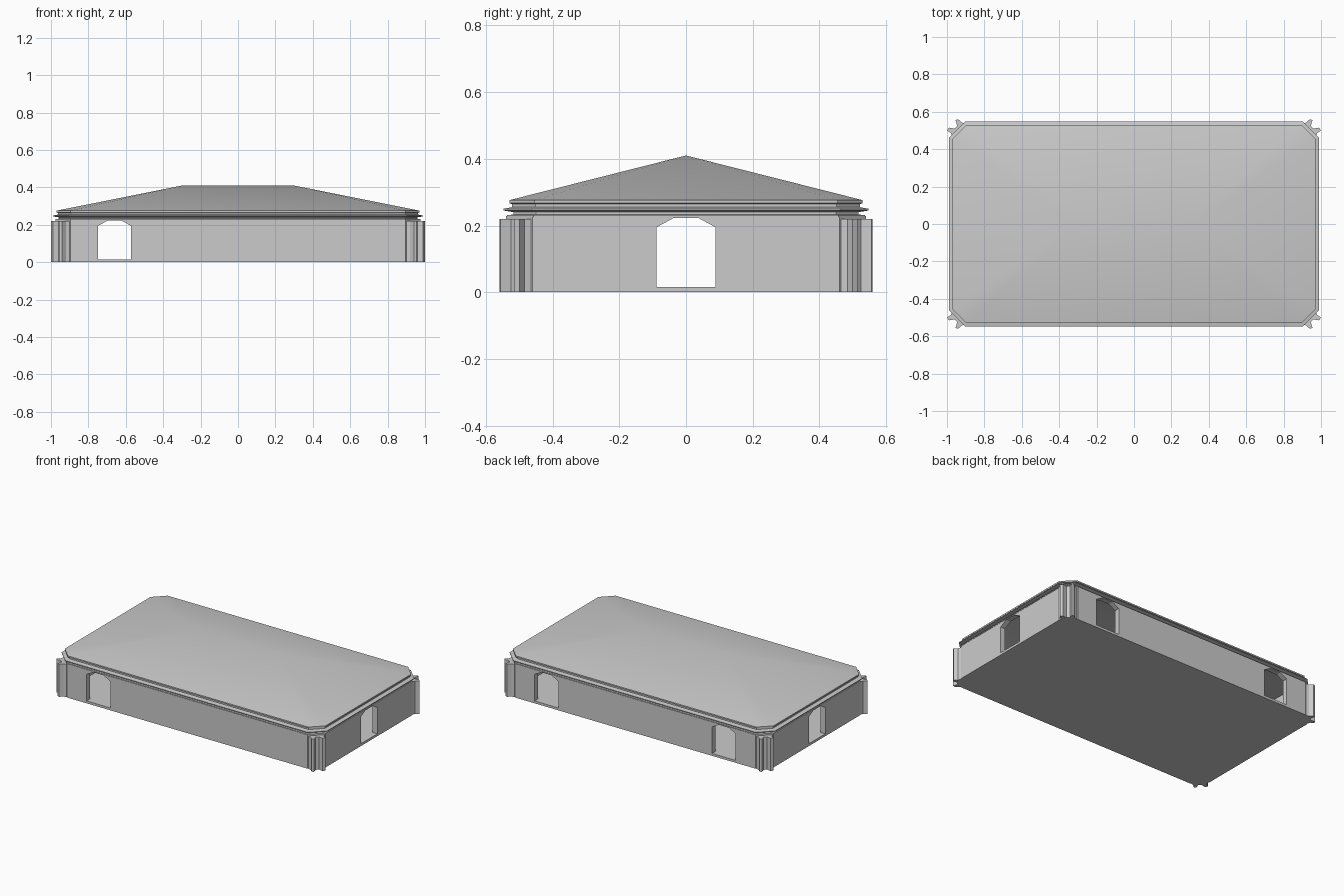
import bpy, bmesh

if "Cube" in bpy.data.objects:
    bpy.data.objects.remove(bpy.data.objects["Cube"])


def octagon(hx, hy, c):
    """Rectangle with chamfered corners, counter-clockwise."""
    return [(hx, -hy + c), (hx, hy - c), (hx - c, hy), (-hx + c, hy),
            (-hx, hy - c), (-hx, -hy + c), (-hx + c, -hy), (hx - c, -hy)]


def make(name, verts, faces):
    bm = bmesh.new()
    vs = [bm.verts.new(v) for v in verts]
    for f in faces:
        bm.faces.new([vs[i] for i in f])
    bmesh.ops.recalc_face_normals(bm, faces=bm.faces)
    me = bpy.data.meshes.new(name)
    bm.to_mesh(me)
    bm.free()
    ob = bpy.data.objects.new(name, me)
    bpy.context.collection.objects.link(ob)
    return ob


def prism(name, poly, z0, z1):
    n = len(poly)
    verts = [(x, y, z) for z in (z0, z1) for x, y in poly]
    faces = [tuple(range(n)), tuple(range(n, 2 * n))]
    faces += [(i, (i + 1) % n, n + (i + 1) % n, n + i) for i in range(n)]
    return make(name, verts, faces)


def ring(name, hx, hy, c, profile):
    """Sweep a closed (offset, z) profile around a chamfered rectangle."""
    verts = [(x, y, z) for d, z in profile
             for x, y in octagon(hx + d, hy + d, c + 0.586 * d)]
    m = len(profile)
    faces = [(j * 8 + i, j * 8 + (i + 1) % 8,
              (j + 1) % m * 8 + (i + 1) % 8, (j + 1) % m * 8 + i)
             for j in range(m) for i in range(8)]
    return make(name, verts, faces)


# Floor slab
prism("floor", octagon(0.975, 0.54, 0.08), 0, 0.016)

# Walls
walls = ring("walls", 0.975, 0.54, 0.08,
             [(0, 0.016), (0, 0.228), (-0.035, 0.228), (-0.035, 0.016)])

# Doorways: one in front, two at the back, one at each end
arch = [(-0.088, -0.05), (0.088, -0.05), (0.088, 0.195),
        (0.038, 0.222), (-0.038, 0.222), (-0.088, 0.195)]


def doorway(x, y, along_x):
    t = 0.1
    verts = [(x + a, y + s, z) if along_x else (x + s, y + a, z)
             for s in (-t, t) for a, z in arch]
    n = len(arch)
    faces = [tuple(range(n)), tuple(range(n, 2 * n))]
    faces += [(i, (i + 1) % n, n + (i + 1) % n, n + i) for i in range(n)]
    cutter = make("doorway_cutter", verts, faces)
    cutter.hide_render = True
    cutter.hide_set(True)
    mod = walls.modifiers.new("doorway", 'BOOLEAN')
    mod.operation = 'DIFFERENCE'
    mod.solver = 'EXACT'
    mod.object = cutter


for dx, dy, along in ((-0.66, -0.54, True), (-0.66, 0.54, True),
                      (0.66, 0.54, True), (-0.975, 0, False), (0.975, 0, False)):
    doorway(dx, dy, along)

# Flared corner posts
post = prism("corner_posts",
             [(0.90, 0.537), (0.92, 0.542), (0.94, 0.56), (0.955, 0.556),
              (0.945, 0.525), (0.96, 0.51), (0.99, 0.515), (1.0, 0.50),
              (0.978, 0.485), (0.972, 0.465), (0.945, 0.475), (0.91, 0.51)],
             0, 0.22)
mirror = post.modifiers.new("mirror", 'MIRROR')
mirror.use_axis = (True, True, False)
mirror.use_mirror_merge = False

# Moulded cornice
ring("cornice", 0.97, 0.53, 0.075,
     [(-0.03, 0.225), (0.007, 0.225), (0.007, 0.231), (-0.012, 0.233),
      (-0.012, 0.24), (0.018, 0.245), (0.018, 0.25), (-0.008, 0.255),
      (-0.008, 0.264), (0, 0.267), (0, 0.276), (-0.03, 0.276)])

# Hipped roof
eave = [(x, y, 0.276) for x, y in octagon(0.97, 0.53, 0.075)]
R, L = 8, 9
roof = make("roof", eave + [(0.3, 0, 0.41), (-0.3, 0, 0.41)],
            [(0, 1, R), (1, 2, R), (2, 3, L, R), (3, 4, L), (4, 5, L),
             (5, 6, L), (6, 7, R, L), (7, 0, R)])
for p in roof.data.polygons:
    p.use_smooth = True
